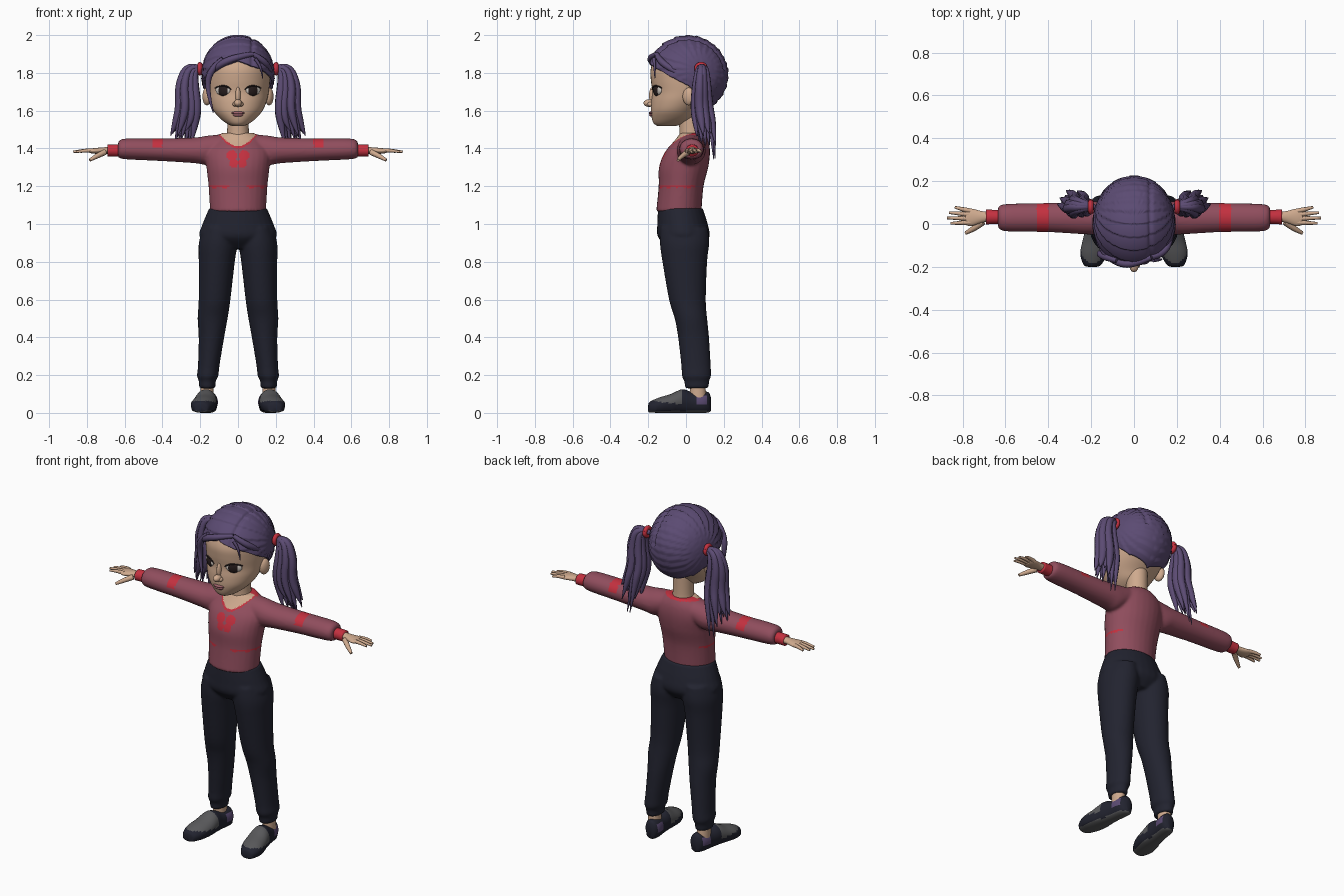
import bpy, bmesh, math, random
from math import sin, cos, pi, hypot
from mathutils import Vector, Matrix

if "Cube" in bpy.data.objects:
    bpy.data.objects.remove(bpy.data.objects["Cube"])
random.seed(4)


def material(name, *rgb):
    m = bpy.data.materials.new(name)
    m.use_nodes = True
    m.diffuse_color = (*rgb, 1)
    bsdf = m.node_tree.nodes["Principled BSDF"]
    bsdf.inputs["Base Color"].default_value = (*rgb, 1)
    bsdf.inputs["Roughness"].default_value = 0.8
    return m


skin = material("skin", .62, .40, .27)
hair = material("purple hair", .105, .07, .17)
pink = material("shirt pink", .28, .075, .11)
red = material("trim red", .55, .03, .05)
navy = material("dark navy", .016, .017, .029)
grey = material("shoe grey", .10, .10, .105)
lip = material("lip mauve", .33, .12, .14)
dark = material("eye dark", .02, .012, .012)
white = material("eye white", .6, .55, .5)


def finish(name, bm, mats, rule=None, mirror=False):
    """Turn a bmesh into a smooth object, painted by a rule on face centres."""
    bmesh.ops.recalc_face_normals(bm, faces=bm.faces)
    me = bpy.data.meshes.new(name)
    bm.to_mesh(me)
    bm.free()
    ob = bpy.data.objects.new(name, me)
    bpy.context.collection.objects.link(ob)
    paint(ob, mats, rule)
    if mirror:
        ob.modifiers.new("mirror", 'MIRROR')
    return ob


def paint(ob, mats, rule=None):
    for m in mats:
        ob.data.materials.append(m)
    for p in ob.data.polygons:
        p.use_smooth = True
        p.material_index = rule(p.center) if rule else 0


def loft(name, axis, secs, mats, rule=None, mirror=False, n=28, steps=5):
    """Oval rings along an axis; each section is (position, u0, u1, v0, v1)."""
    secs = [Vector(s) for s in secs]
    rows = []
    for i in range(len(secs) - 1):
        a, b = secs[i], secs[i + 1]
        p, q = secs[max(i - 1, 0)], secs[min(i + 2, len(secs) - 1)]
        for k in range(steps):
            t = k / steps
            rows.append(a + t * ((b - p) / 2 + t * (p - 2.5 * a + 2 * b - q / 2
                                                   + t * (1.5 * (a - b) + (q - p) / 2))))
    rows.append(secs[-1])
    bm = bmesh.new()
    rings = []
    for w, u0, u1, v0, v1 in rows:
        ring = []
        for j in range(n):
            a = 2 * pi * j / n
            u = (u0 + u1) / 2 + (u1 - u0) / 2 * cos(a)
            v = (v0 + v1) / 2 + (v1 - v0) / 2 * sin(a)
            ring.append(bm.verts.new({'x': (w, u, v), 'y': (u, w, v), 'z': (u, v, w)}[axis]))
        rings.append(ring)
    for r, s in zip(rings, rings[1:]):
        for j in range(n):
            bm.faces.new((r[j], r[j - 1], s[j - 1], s[j]))
    bm.faces.new(rings[0])
    bm.faces.new(rings[-1])
    return finish(name, bm, mats, rule, mirror)


def ball(name, loc, size, mat, turn=0, mirror=False):
    bm = bmesh.new()
    m = Matrix.Translation(loc) @ Matrix.Rotation(turn, 4, 'Z') @ Matrix.Diagonal((*size, 1))
    bmesh.ops.create_uvsphere(bm, u_segments=20, v_segments=12, radius=1, matrix=m)
    return finish(name, bm, [mat], None, mirror)


def evaluated(ob):
    deps = bpy.context.evaluated_depsgraph_get()
    return bpy.data.meshes.new_from_object(ob.evaluated_get(deps))


def fuse(name, parts, mats, rule=None):
    """Merge overlapping cloth volumes into one soft surface."""
    bm = bmesh.new()
    for p in parts:
        bm.from_mesh(evaluated(p))
        bpy.data.objects.remove(p)
    ob = finish(name, bm, [])
    mod = ob.modifiers.new("merge", 'REMESH')
    mod.mode, mod.voxel_size = 'VOXEL', .008
    mod = ob.modifiers.new("soften", 'SMOOTH')
    mod.iterations = 5
    me = evaluated(ob)
    ob.modifiers.clear()
    ob.data = me
    me.materials.clear()
    paint(ob, mats, rule)
    return ob


def strands(name, paths, mat, mirror=False):
    """Tapered tubes; each path is (points, radii)."""
    cu = bpy.data.curves.new(name, 'CURVE')
    cu.dimensions, cu.bevel_depth, cu.bevel_resolution = '3D', 1, 2
    cu.resolution_u, cu.use_fill_caps = 6, True
    for pts, radii in paths:
        sp = cu.splines.new('NURBS')
        sp.points.add(len(pts) - 1)
        for p, co, r in zip(sp.points, pts, radii):
            p.co, p.radius = (*co, 1), r
        sp.order_u, sp.use_endpoint_u = 3, True
    tmp = bpy.data.objects.new(name, cu)
    bpy.context.collection.objects.link(tmp)
    bm = bmesh.new()
    bm.from_mesh(evaluated(tmp))
    bpy.data.objects.remove(tmp)
    return finish(name, bm, [mat], None, mirror)


# Shirt with neckline, chest flower, waist stripes and sleeve patches
def shirt_rule(c):
    x, y, z = abs(c.x), c.y, c.z
    rim = 1.402 + .07 * (x / .1) ** 2 if y < .03 else 1.472
    if x < .12 and z > rim:
        return 2 if z > rim + .011 and y < .03 else 1
    flower = hypot(x - .032, z - 1.363) < .028 or hypot(x - .022, z - 1.322) < .024
    stripe = abs(z - 1.198) < .006 and x > .045 and y < .05
    patch = .4 < x < .455 and z > 1.4
    return int((flower and y < 0) or stripe or patch)


torso = loft("torso", 'z', [
    (1.065, -.148, .148, -.158, .082), (1.2, -.156, .156, -.145, .093),
    (1.3, -.167, .167, -.143, .118), (1.38, -.172, .172, -.112, .127),
    (1.44, -.14, .14, -.062, .12), (1.482, -.085, .085, -.03, .1)], [])
sleeve = loft("sleeve", 'x', [
    (.08, -.04, .1, 1.36, 1.475), (.16, -.048, .104, 1.315, 1.468),
    (.23, -.048, .104, 1.322, 1.458), (.4, -.038, .098, 1.333, 1.453),
    (.6, -.034, .093, 1.343, 1.452), (.635, -.012, .075, 1.355, 1.43)], [], mirror=True)
fuse("shirt", [torso, sleeve], [pink, red, skin], shirt_rule)
loft("cuff", 'x', [(.61, 0, .066, 1.357, 1.422), (.65, 0, .066, 1.357, 1.422),
                   (.69, -.002, .068, 1.357, 1.42)], [red], mirror=True)

# Hands
loft("palm", 'x', [(.67, .012, .056, 1.37, 1.41), (.71, .006, .06, 1.372, 1.406),
                   (.76, -.01, .072, 1.372, 1.402), (.785, -.004, .066, 1.376, 1.398)],
     [skin], mirror=True)
fingers = [((.765, .007 + .018 * i, 1.388), (.8, .006 + .021 * i, 1.392),
            (tip, .003 + .025 * i, 1.382)) for i, tip in enumerate((.855, .872, .862, .835))]
paths = [(f, (.012, .0105, .006)) for f in fingers]
paths.append((((.705, .01, 1.38), (.745, -.022, 1.362), (.785, -.042, 1.338)), (.016, .015, .008)))
strands("fingers", paths, skin, mirror=True)

# Trousers
pelvis = loft("pelvis", 'z', [
    (1.085, -.152, .152, -.148, .088), (1.0, -.188, .188, -.152, .115),
    (.93, -.202, .202, -.148, .124), (.87, -.11, .11, -.09, .08)], [])
leg = loft("leg", 'z', [
    (.98, .02, .185, -.135, .115), (.9, .004, .207, -.138, .123), (.8, .017, .208, -.125, .112),
    (.6, .04, .208, -.09, .105), (.5, .055, .214, -.06, .112), (.4, .073, .208, -.042, .122),
    (.25, .098, .212, -.025, .131), (.195, .104, .217, -.022, .133),
    (.17, .117, .208, -.01, .123), (.13, .12, .206, -.006, .12)], [], mirror=True)
fuse("trousers", [pelvis, leg], [navy])

# Ankles and shoes
loft("ankle", 'z', [(.06, .128, .2, .02, .11), (.17, .13, .197, .02, .1)], [skin], mirror=True)


def shoe_rule(c):
    if c.z < .018 or (c.z > .06 - .12 * (c.y + .15) + .1 * (c.y > -.02) and c.y < .01):
        return 0
    return 2 if .05 < c.y < .11 and .045 < c.z < .095 else 1


shoe = loft("shoe", 'y', [
    (-.2, .15, .185, .012, .04), (-.19, .128, .21, .004, .06), (-.14, .107, .232, 0, .082),
    (-.08, .103, .23, 0, .1), (-.02, .11, .222, 0, .125), (.03, .117, .214, 0, .112),
    (.09, .118, .212, 0, .113), (.12, .13, .2, .004, .108), (.132, .15, .18, .02, .08)],
    [grey, navy, hair], shoe_rule, mirror=True)
for v in shoe.data.vertices:
    v.co.x += -.13 * v.co.y
    v.co.z = max(v.co.z, 0) if v.co.z > .03 else v.co.z * .6

# Head and neck
loft("neck", 'z', [(1.42, -.075, .075, -.04, .1), (1.48, -.058, .058, -.035, .085),
                   (1.62, -.058, .058, -.04, .085)], [skin])
loft("head", 'z', [
    (1.518, -.03, .03, -.15, -.06), (1.532, -.06, .06, -.17, -.01),
    (1.56, -.096, .096, -.181, .04), (1.6, -.13, .13, -.186, .07),
    (1.65, -.152, .152, -.184, .12), (1.7, -.163, .163, -.178, .16),
    (1.76, -.17, .17, -.186, .185), (1.82, -.17, .17, -.187, .19),
    (1.88, -.148, .148, -.16, .16), (1.94, -.09, .09, -.1, .1), (1.965, -.03, .03, -.03, .04)],
    [skin], n=40)
ball("ear", (.165, .015, 1.675), (.022, .034, .047), skin, -.3, True)
ball("nose", (0, -.195, 1.64), (.021, .03, .02), skin)
ball("nose_bridge", (0, -.178, 1.68), (.014, .018, .045), skin)
ball("nostril", (.017, -.188, 1.634), (.012, .018, .012), skin, 0, True)
ball("upper_lip", (0, -.184, 1.588), (.036, .013, .008), lip)
ball("lower_lip", (0, -.182, 1.577), (.028, .014, .009), lip)
ball("eye_white", (.08, -.152, 1.707), (.044, .012, .026), white, .5, True)
ball("iris", (.078, -.1545, 1.707), (.034, .013, .03), dark, .5, True)
strands("lashes", [(((.036, -.179, 1.712), (.07, -.172, 1.746), (.122, -.128, 1.72)),
                    (.003, .006, .003))], dark, mirror=True)


# Hair cap: ridges gather at the ties, with a parting on the left
def hairline(phi):
    keys = [(0, 1.2), (.9, 1.5), (pi / 2, 1.85), (2.2, 2.3), (pi, 2.65)]
    for (a, s), (b, t) in zip(keys, keys[1:]):
        if phi <= b + .001:
            return s + (t - s) * (phi - a) / (b - a)


bm = bmesh.new()
rows, cols = 48, 120
grid = []
for i in range(rows + 1):
    ring = []
    for j in range(cols):
        phi = 2 * pi * j / cols
        th = max(i, .05) / rows * hairline(min(phi, 2 * pi - phi))
        d = Vector((sin(th) * sin(phi), -sin(th) * cos(phi), cos(th)))
        p = Vector((.19 * d.x, .21 * d.y, .205 * d.z))
        ang = math.atan2(p.z - .03, p.y - .07)
        ridge = (ang * 11 / pi) % 1
        fade = min(1, hypot(p.z - .03, p.y - .07) / .1)
        parting = math.exp(-((p.x - .075) / .008) ** 2) if p.z > .03 else 0
        p += d * (.007 * fade * ridge - .009 * parting)
        ring.append(bm.verts.new(p + Vector((0, .01, 1.79))))
    grid.append(ring)
for r, s in zip(grid, grid[1:]):
    for j in range(cols):
        bm.faces.new((r[j], r[j - 1], s[j - 1], s[j]))
bm.faces.new(grid[0])
cap = finish("hair_cap", bm, [hair])
shell = cap.modifiers.new("thickness", 'SOLIDIFY')
shell.thickness, shell.offset = .012, -1

# Fringe swept from the parting, and loose locks
strands("fringe", [
    (((.08, -.155, 1.9), (0, -.19, 1.885), (-.08, -.18, 1.855), (-.15, -.125, 1.805),
      (-.185, -.03, 1.77)), (.012, .018, .02, .017, .008)),
    (((.08, -.155, 1.9), (.13, -.145, 1.87), (.17, -.08, 1.82), (.182, .01, 1.77)),
     (.012, .018, .017, .008)),
    (((-.08, -.17, 1.875), (-.15, -.15, 1.82), (-.165, -.13, 1.7), (-.13, -.15, 1.59)),
     (.012, .02, .013, .003)),
    (((.09, -.17, 1.875), (.125, -.165, 1.84), (.13, -.165, 1.77)), (.009, .008, .002))], hair)

# Pigtails and their ties
locks = []
for i in range(15):
    a = i * 2.4
    r = .2 + .8 * (i / 14) ** .5
    ox, oy = r * cos(a), r * sin(a)
    w = random.uniform(.8, 1.1)
    end = random.uniform(1.4, 1.5) - .07 * (oy > .5)
    locks.append((((.185, .08, 1.82), (.245 + .02 * ox, .085 + .02 * oy, 1.84 + .015 * ox),
                   (.27 + .045 * ox, .08 + .035 * oy, 1.74),
                   (.258 + .05 * ox, .08 + .045 * oy, 1.62),
                   (.275 + .06 * ox, .095 + .055 * oy, 1.53),
                   (.3 + .06 * ox, .105 + .06 * oy, end)),
                  [w * k for k in (.012, .017, .024, .026, .02, .002)]))
strands("pigtail", locks, hair, mirror=True)
ring = [(.202, .08 + .024 * cos(k * pi / 6), 1.822 + .024 * sin(k * pi / 6)) for k in range(14)]
strands("hair_tie", [(ring, [.013] * len(ring))], red, mirror=True)
